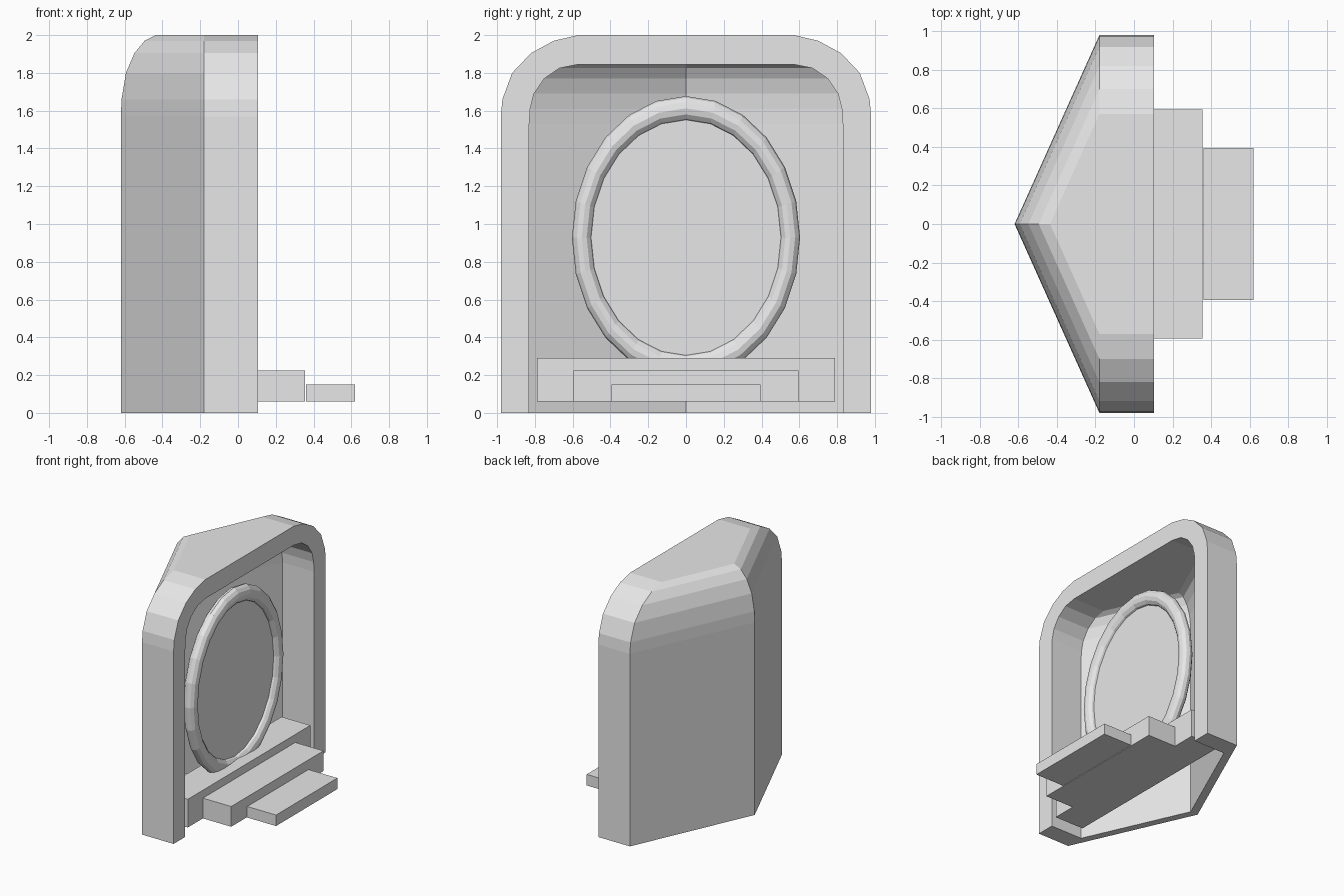
import bpy, bmesh, math
from mathutils import Matrix

if "Cube" in bpy.data.objects:
    bpy.data.objects.remove(bpy.data.objects["Cube"])

stone = bpy.data.materials.new("light_grey")
stone.diffuse_color = (0.8, 0.8, 0.8, 1)
stone.use_nodes = True
stone.node_tree.nodes["Principled BSDF"].inputs["Base Color"].default_value = stone.diffuse_color

FRONT, BEND, SLOPE = 0.105, -0.18, 0.449   # opening, start of the pointed back, its slope


def finish(name, bm):
    bmesh.ops.recalc_face_normals(bm, faces=bm.faces)
    mesh = bpy.data.meshes.new(name)
    bm.to_mesh(mesh)
    bm.free()
    mesh.materials.append(stone)
    ob = bpy.data.objects.new(name, mesh)
    bpy.context.collection.objects.link(ob)
    return ob


def block(name, x0, x1, half_y, z0, z1):
    bm = bmesh.new()
    bmesh.ops.create_cube(bm, size=1)
    for v in bm.verts:
        v.co.x = x1 if v.co.x > 0 else x0
        v.co.y = half_y if v.co.y > 0 else -half_y
        v.co.z = z1 if v.co.z > 0 else z0
    return finish(name, bm)


# Hollow alcove shell: stacked pointed sections, (half width, height) per level
outer = [(0.98, 0), (0.98, 1.57), (0.972, 1.66), (0.92, 1.80),
         (0.82, 1.905), (0.70, 1.97), (0.57, 2.0)]
inner = [(0.83, 0), (0.83, 1.53), (0.825, 1.61), (0.805, 1.69),
         (0.75, 1.77), (0.67, 1.825), (0.57, 1.845)]
bm = bmesh.new()


def skin(levels):
    rows = []
    for w, z in levels:
        plan = [(FRONT, -w), (BEND, -w), (BEND - SLOPE * w, 0), (BEND, w), (FRONT, w)]
        rows.append([bm.verts.new((x, y, z)) for x, y in plan])
    for a, b in zip(rows, rows[1:]):
        for i in range(4):
            bm.faces.new((a[i], a[i + 1], b[i + 1], b[i]))
    bm.faces.new(rows[-1])
    return rows


o, n = skin(outer), skin(inner)
for i in range(4):                          # bottom rim
    bm.faces.new((o[0][i], o[0][i + 1], n[0][i + 1], n[0][i]))
for k in range(len(o) - 1):                 # front rim, both sides
    for s in (0, 4):
        bm.faces.new((o[k][s], o[k + 1][s], n[k + 1][s], n[k][s]))
bm.faces.new((o[-1][0], o[-1][4], n[-1][4], n[-1][0]))
finish("alcove_shell", bm)

# Oval ring, standing upright and stretched in height
CX, CZ, STRETCH = -0.04, 0.928, 1.24
R, r, SEG, TUBE = 0.552, 0.052, 24, 12
bm = bmesh.new()
loops = []
for i in range(SEG):
    a = math.tau * i / SEG
    loop = []
    for j in range(TUBE):
        t = math.tau * j / TUBE
        d = R + r * math.cos(t)
        loop.append(bm.verts.new((CX + r * math.sin(t), d * math.cos(a),
                                  CZ + STRETCH * d * math.sin(a))))
    loops.append(loop)
for i in range(SEG):
    a, b = loops[i], loops[(i + 1) % SEG]
    for j in range(TUBE):
        k = (j + 1) % TUBE
        bm.faces.new((a[j], b[j], b[k], a[k]))
finish("oval_ring", bm)

# Panel filling the ring
bm = bmesh.new()
bmesh.ops.create_cone(bm, cap_ends=True, segments=SEG, radius1=R, radius2=R, depth=0.02,
                      matrix=Matrix.Translation((CX, 0, CZ))
                      @ Matrix.Diagonal((1, 1, STRETCH, 1))
                      @ Matrix.Rotation(math.pi / 2, 4, 'Y'))
finish("oval_panel", bm)

# Three steps, shrinking toward the front
block("upper_step", -0.16, 0.1, 0.79, 0.06, 0.29)
block("middle_step", 0.1, 0.355, 0.595, 0.06, 0.225)
block("lower_step", 0.36, 0.62, 0.395, 0.06, 0.15)
